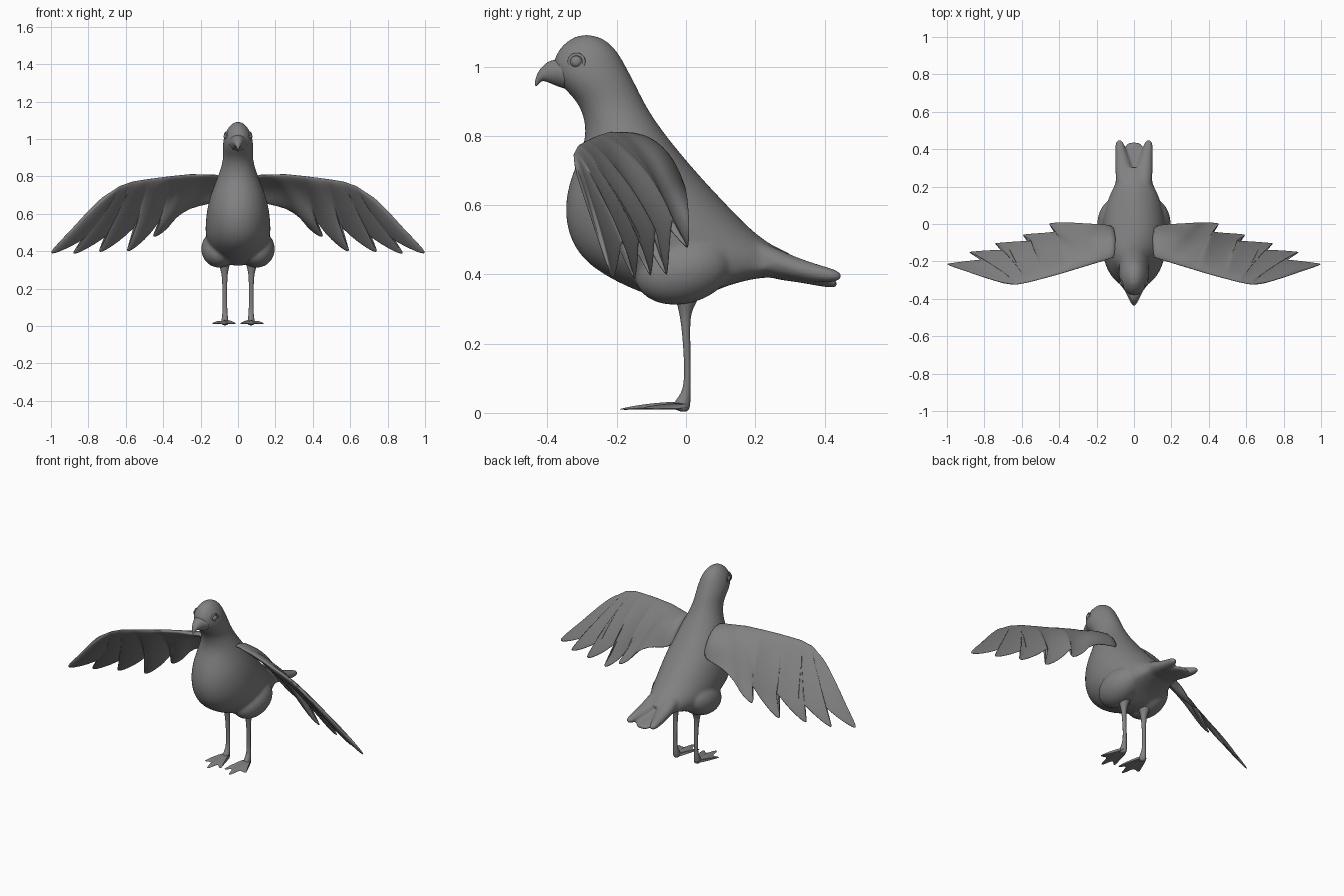
import bpy, bmesh, math
from mathutils import Vector as V

if "Cube" in bpy.data.objects:
    bpy.data.objects.remove(bpy.data.objects["Cube"])

grey = bpy.data.materials.new("dark_grey")
grey.diffuse_color = (.22, .22, .22, 1)
grey.use_nodes = True
grey.node_tree.nodes["Principled BSDF"].inputs["Base Color"].default_value = grey.diffuse_color


def make(name, rings, mirror=False, sub=2):
    """Skin closed rings of points into a smooth capped tube."""
    bm = bmesh.new()
    rows = [[bm.verts.new(p) for p in r] for r in rings]
    n = len(rows[0])
    for a, b in zip(rows, rows[1:]):
        for i in range(n):
            j = (i + 1) % n
            bm.faces.new((a[i], a[j], b[j], b[i]))
    bm.faces.new(rows[0])
    bm.faces.new(rows[-1])
    bmesh.ops.recalc_face_normals(bm, faces=bm.faces)
    for f in bm.faces:
        f.smooth = True
    me = bpy.data.meshes.new(name)
    bm.to_mesh(me)
    bm.free()
    ob = bpy.data.objects.new(name, me)
    bpy.context.collection.objects.link(ob)
    if mirror:
        ob.modifiers.new("Mirror", 'MIRROR').use_mirror_merge = False
    s = ob.modifiers.new("Subsurf", 'SUBSURF')
    s.levels = s.render_levels = sub
    return ob


def loft(name, secs, mirror=False, n=20):
    """Sections: front y, front z, back y, back z, half width, centre x."""
    rings = []
    for fy, fz, by, bz, w, cx in secs:
        ring = []
        for k in range(n):
            a = 2 * math.pi * k / n
            t = 0.5 - 0.5 * math.cos(a)
            ring.append((cx + w * math.sin(a), fy + (by - fy) * t, fz + (bz - fz) * t))
        rings.append(ring)
    return make(name, rings, mirror)


def blade(name, ribs, thick, camber):
    """Ribs: leading point, trailing point, normal, camber scale, chord."""
    us = [0, .02, .08, .2, .38, .56, .74, .88, .97, 1]
    rings = []
    for L, T, N, s, c in ribs:
        size = (T - L).length

        def side(u, sign):
            d = u * size / c
            v = min(d, 1)
            th = min(1, u * size / .04) ** .5 * min(1, (1 - u) * size / .16) ** .6
            return L.lerp(T, u) + N * (s * camber * 4 * v * (1 - v) + sign * thick * th * (.4 + .6 * s))
        rings.append([side(u, 1) for u in us] + [side(u, -1) for u in us[-2:0:-1]])
    return make(name, rings, True, 1)


def along(pts, t):
    f = max(0, min(t, 1)) * (len(pts) - 1)
    i = min(int(f), len(pts) - 2)
    return pts[i].lerp(pts[i + 1], f - i)


# Head, neck, torso and tail base
body = loft("body", [(y0, z0, y1, z1, w, 0) for y0, z0, y1, z1, w in (
    (-.31, 1.093, -.27, 1.093, .015),
    (-.347, 1.074, -.225, 1.076, .042),
    (-.378, 1.038, -.192, 1.038, .068),
    (-.39, .995, -.167, .99, .081),
    (-.365, .945, -.145, .95, .083),
    (-.318, .905, -.122, .90, .079),
    (-.293, .85, -.083, .835, .092),
    (-.29, .78, -.02, .755, .122),
    (-.338, .68, .05, .675, .157),
    (-.358, .58, .12, .602, .173),
    (-.333, .475, .18, .54, .178),
    (-.255, .40, .22, .507, .17),
    (-.1, .33, .25, .487, .15),
    (.01, .312, .27, .476, .122),
    (.09, .36, .29, .467, .105),
    (.2, .39, .31, .457, .097),
    (.25, .39, .30, .45, .085),
    (.275, .395, .295, .435, .06))])

# Tail feathers: an outer pair above one flat middle feather
outer = loft("outer_tail_feather", [
    (.17, .40, .17, .52, .05, .045),
    (.25, .395, .25, .482, .052, .049),
    (.31, .385, .31, .455, .046, .055),
    (.36, .377, .36, .437, .036, .066),
    (.41, .375, .41, .422, .028, .074),
    (.44, .378, .44, .412, .022, .078),
    (.45, .385, .45, .404, .012, .078)], True, 12)
middle = loft("middle_tail_feather", [
    (.22, .388, .22, .44, .08, 0),
    (.32, .378, .32, .42, .075, 0),
    (.39, .364, .39, .397, .058, 0),
    (.428, .36, .428, .387, .045, 0),
    (.438, .363, .438, .382, .032, 0)], n=12)

# Thighs bulging from the belly
bpy.ops.mesh.primitive_uv_sphere_add(segments=32, ring_count=20, radius=1)
thigh = bpy.context.object
for v in thigh.data.vertices:
    x, y, z = v.co
    v.co = (.1 + .097 * x, -.005 + .14 * y, .412 + .098 * z + .02 * y)
thigh.modifiers.new("Mirror", 'MIRROR').use_mirror_merge = False

# Fuse torso, tail and thighs into one soft skin
bpy.ops.object.select_all(action='DESELECT')
for ob in (body, outer, middle, thigh):
    ob.select_set(True)
bpy.context.view_layer.objects.active = body
bpy.ops.object.convert(target='MESH')
bpy.ops.object.join()
rem = body.modifiers.new("Remesh", 'REMESH')
rem.mode = 'VOXEL'
rem.voxel_size = .007
rem.use_smooth_shade = True
smo = body.modifiers.new("Smooth", 'SMOOTH')
smo.factor, smo.iterations = .5, 16

# Beak with raised base and hooked tip
loft("beak", [(y0, z0, y1, z1, w, 0) for y0, z0, y1, z1, w in (
    (-.345, 1.035, -.335, .93, .06),
    (-.375, 1.022, -.355, .936, .047),
    (-.398, 1.018, -.375, .943, .034),
    (-.417, 1.0, -.40, .955, .024),
    (-.431, .98, -.416, .96, .015),
    (-.437, .955, -.427, .948, .007),
    (-.437, .945, -.432, .943, .003))], n=12)

# Wings: ribs fan out from the leading edge to feather tips and notches
lead = [V(p) for p in ((.09, -.175, .805), (.25, -.225, .812), (.42, -.275, .795),
                       (.56, -.312, .775), (.63, -.325, .75), (.68, -.318, .715))]
tips = [V(p) for p in ((.455, .005, .475), (.595, -.055, .395), (.745, -.105, .39),
                       (.885, -.15, .382), (1.005, -.213, .385))]
notches = [V(p) for p in ((.34, .01, .575), (.415, -.045, .56), (.54, -.1, .53),
                          (.65, -.145, .515), (.765, -.19, .502), (.86, -.267, .55))]
trail = [V((.09, -.005, .665)), V((.17, 0, .648)), V((.26, .005, .63))]
for i, tip in enumerate(tips):
    a, b = notches[i], notches[i + 1]
    out = V((-.012, .004, -.012))
    trail += [a, a.lerp(tip, .35) + out, a.lerp(tip, .75) + out, a.lerp(tip, .96) + out * .6, tip]
    k = -.4 if i < 4 else .4
    trail += [b.lerp(tip, .92) - out * .4, b.lerp(tip, .6) + out * k * -.5, b.lerp(tip, .25)]
trail += [notches[-1], V((.79, -.288, .628)), V((.72, -.31, .695))]
n0, n1 = V((.1, .66, .74)), V((.31, .78, .55))
ribs = []
for i, T in enumerate(trail):
    t = i / (len(trail) - 1)
    N = n0.lerp(n1, min(1, t * 1.5)).normalized()
    ribs.append((along(lead, t ** .8), T, N, 1 - t, .22 + .3 * min(1, 2 * t)))
blade("wing", ribs, .02, .03)

# Legs
loft("leg", [
    (-.045, .37, .055, .37, .045, .075),
    (-.03, .325, .035, .325, .03, .073),
    (-.02, .29, .014, .29, .018, .072),
    (-.012, .24, .012, .24, .0135, .071),
    (-.004, .13, .014, .13, .012, .07),
    (-.008, .06, .014, .06, .014, .07),
    (-.035, .035, .014, .025, .02, .07),
    (-.04, .008, .008, -.002, .02, .07)], True, 12)

# Webbed feet with three toes
toes = ((.045, -.01), (.032, -.07), (.015, -.13), (.008, -.155), (.024, -.153), (.044, -.125),
        (.056, -.14), (.064, -.185), (.074, -.197), (.084, -.182), (.09, -.14),
        (.1, -.115), (.127, -.13), (.142, -.127), (.135, -.108), (.11, -.06), (.093, -.01))
blade("foot", [(V((.07 + .2 * (x - .07), .008, .02)), V((x, y, .01)), V((0, 0, 1)), 1, .2)
               for x, y in toes], .012, .004)

# Eyes and eyelid rings
bpy.ops.mesh.primitive_uv_sphere_add(segments=20, ring_count=12, radius=.019)
eye = bpy.context.object
eye.name = "eye"
bpy.ops.mesh.primitive_torus_add(major_radius=.021, minor_radius=.005,
                                 major_segments=24, minor_segments=8)
lid = bpy.context.object
lid.name = "eyelid"
for v in eye.data.vertices:
    v.co += V((.058, -.316, 1.014))
for v in lid.data.vertices:
    x, y, z = v.co
    v.co = (.064 + z + .3 * y, -.316 + y, 1.014 + x)
for ob in (eye, lid):
    for p in ob.data.polygons:
        p.use_smooth = True
    ob.modifiers.new("Mirror", 'MIRROR').use_mirror_merge = False
for ob in bpy.context.scene.objects:
    ob.data.materials.clear()
    ob.data.materials.append(grey)
